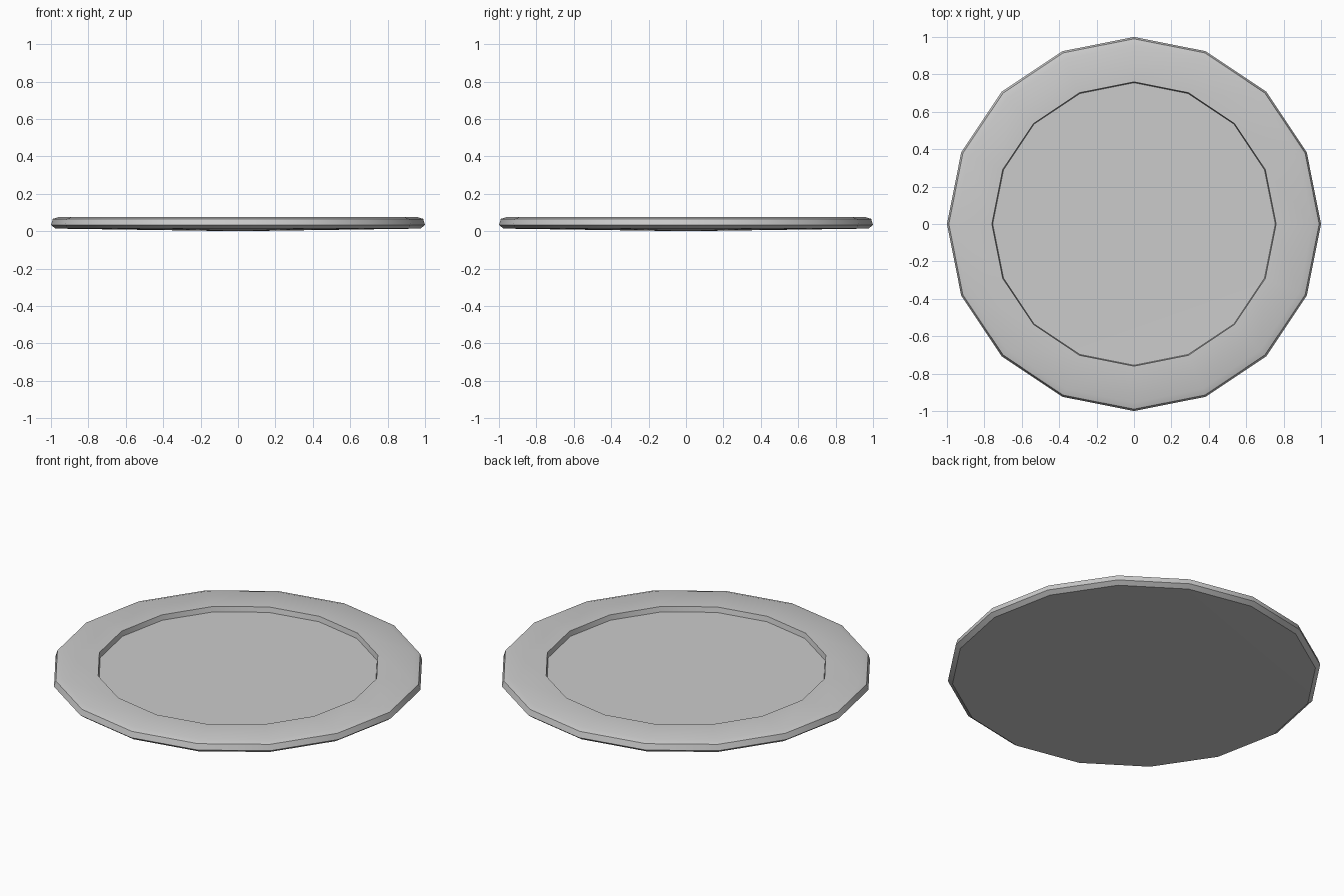
import bpy, bmesh
from math import sin, cos, tau, radians

if "Cube" in bpy.data.objects:
    bpy.data.objects.remove(bpy.data.objects["Cube"])

SIDES = 16

def lathe(name, profile):
    """Revolve (radius, z) points into a closed solid; radius 0 makes a pole."""
    bm = bmesh.new()
    rings = []
    for r, z in profile:
        if r == 0:
            rings.append([bm.verts.new((0, 0, z))] * SIDES)
        else:
            rings.append([bm.verts.new((r * cos(tau * i / SIDES), r * sin(tau * i / SIDES), z))
                          for i in range(SIDES)])
    for a, b in zip(rings, rings[1:]):
        for i in range(SIDES):
            j = (i + 1) % SIDES
            bm.faces.new(dict.fromkeys((a[i], a[j], b[j], b[i])))
    bmesh.ops.recalc_face_normals(bm, faces=bm.faces[:])
    mesh = bpy.data.meshes.new(name)
    bm.to_mesh(mesh)
    bm.free()
    obj = bpy.data.objects.new(name, mesh)
    bpy.context.collection.objects.link(obj)
    bpy.context.view_layer.objects.active = obj
    obj.select_set(True)
    bpy.ops.object.shade_smooth_by_angle(angle=radians(30))
    return obj

# Shallow plate: slightly convex underside, bevelled rim, sunken centre
lathe("plate", [
    (0, 0), (0.975, 0.014),                              # underside
    (1.0, 0.033), (0.99, 0.066), (0.955, 0.077),         # outer edge
    (0.76, 0.077), (0.755, 0.047), (0, 0.045),           # rim and recess
])
